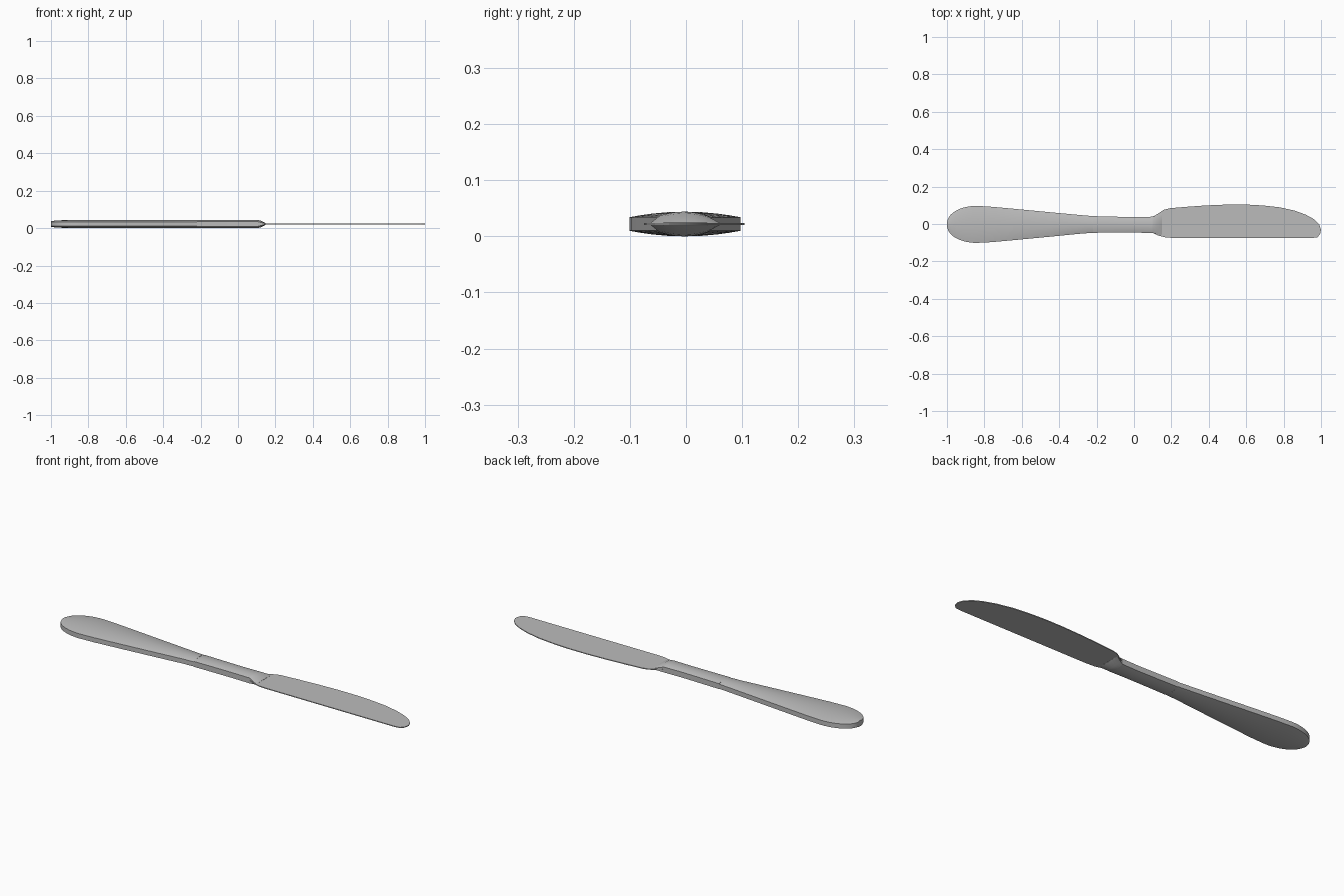
import bpy, bmesh, math

if "Cube" in bpy.data.objects:
    bpy.data.objects.remove(bpy.data.objects["Cube"])

MID = 0.022  # height of the knife's middle plane

steel = bpy.data.materials.new("brushed_steel")
steel.use_nodes = True
steel.diffuse_color = (0.5, 0.5, 0.5, 1)
steel.node_tree.nodes["Principled BSDF"].inputs["Base Color"].default_value = (0.5, 0.5, 0.5, 1)


def finish(name, bm, angle):
    bmesh.ops.recalc_face_normals(bm, faces=bm.faces)
    mesh = bpy.data.meshes.new(name)
    bm.to_mesh(mesh)
    bm.free()
    mesh.materials.append(steel)
    obj = bpy.data.objects.new(name, mesh)
    bpy.context.collection.objects.link(obj)
    bpy.ops.object.select_all(action='DESELECT')
    bpy.context.view_layer.objects.active = obj
    obj.select_set(True)
    bpy.ops.object.shade_smooth_by_angle(angle=math.radians(angle))
    return obj


def section(bm, x, low, high, wall, crown, steps=10):
    """Flat-sided ring with a domed top and bottom."""
    centre, half = (low + high) / 2, (high - low) / 2
    ring = []
    for side in (1, -1):
        for i in range(steps + 1):
            t = side * math.cos(math.pi * i / steps)
            z = wall + (crown - wall) * (1 - t * t)
            ring.append(bm.verts.new((x, centre + half * t, MID + side * z)))
    return ring


def loft(name, stations):
    bm = bmesh.new()
    rings = [section(bm, *s) for s in stations]
    for a, b in zip(rings, rings[1:]):
        for i in range(len(a)):
            j = (i + 1) % len(a)
            bm.faces.new((a[i], a[j], b[j], b[i]))
    bm.faces.new(rings[0])
    bm.faces.new(rings[-1])
    return finish(name, bm, 35)


# Handle: rounded butt narrowing to the neck
butt = []
for i in range(1, 13):
    a = math.pi / 2 * i / 12
    w = 0.099 * math.sin(a) ** 0.9
    x = -0.84 - 0.16 * math.cos(a)
    butt.append((x, -w - 0.002, w - 0.002, 0.012, 0.014 + 0.008 * math.sin(a)))
grip = [(-0.76, -0.097, 0.092, 0.012, 0.022), (-0.65, -0.087, 0.082, 0.012, 0.022),
        (-0.45, -0.068, 0.063, 0.012, 0.022), (-0.3, -0.053, 0.049, 0.012, 0.022),
        (-0.22, -0.047, 0.042, 0.012, 0.022)]
loft("handle", butt + grip)

# Neck and the bolster that tapers down onto the blade
loft("neck", [(-0.22, -0.047, 0.042, 0.014, 0.021), (-0.1, -0.046, 0.039, 0.014, 0.022),
              (0.0, -0.046, 0.037, 0.014, 0.022), (0.1, -0.048, 0.039, 0.014, 0.022)])
loft("bolster", [(0.1, -0.048, 0.039, 0.014, 0.022), (0.12, -0.054, 0.047, 0.009, 0.019),
                 (0.15, -0.064, 0.062, 0.001, 0.003)])

# Blade: thin plate with a straight edge and a curved back
outline = [(0.1, -0.048), (0.13, -0.062), (0.17, -0.072), (0.22, -0.075), (0.95, -0.075),
           (0.98, -0.071), (0.995, -0.055), (1.0, -0.03), (0.99, -0.002), (0.96, 0.027),
           (0.92, 0.049), (0.86, 0.071), (0.78, 0.089), (0.69, 0.099), (0.6, 0.104),
           (0.5, 0.104), (0.38, 0.099), (0.27, 0.091), (0.19, 0.084), (0.16, 0.076),
           (0.13, 0.056), (0.1, 0.039)]
bm = bmesh.new()
face = bm.faces.new([bm.verts.new((x, y, MID - 0.002)) for x, y in outline])
extruded = bmesh.ops.extrude_face_region(bm, geom=[face])
top = [v for v in extruded["geom"] if isinstance(v, bmesh.types.BMVert)]
bmesh.ops.translate(bm, verts=top, vec=(0, 0, 0.004))
finish("blade", bm, 30)
